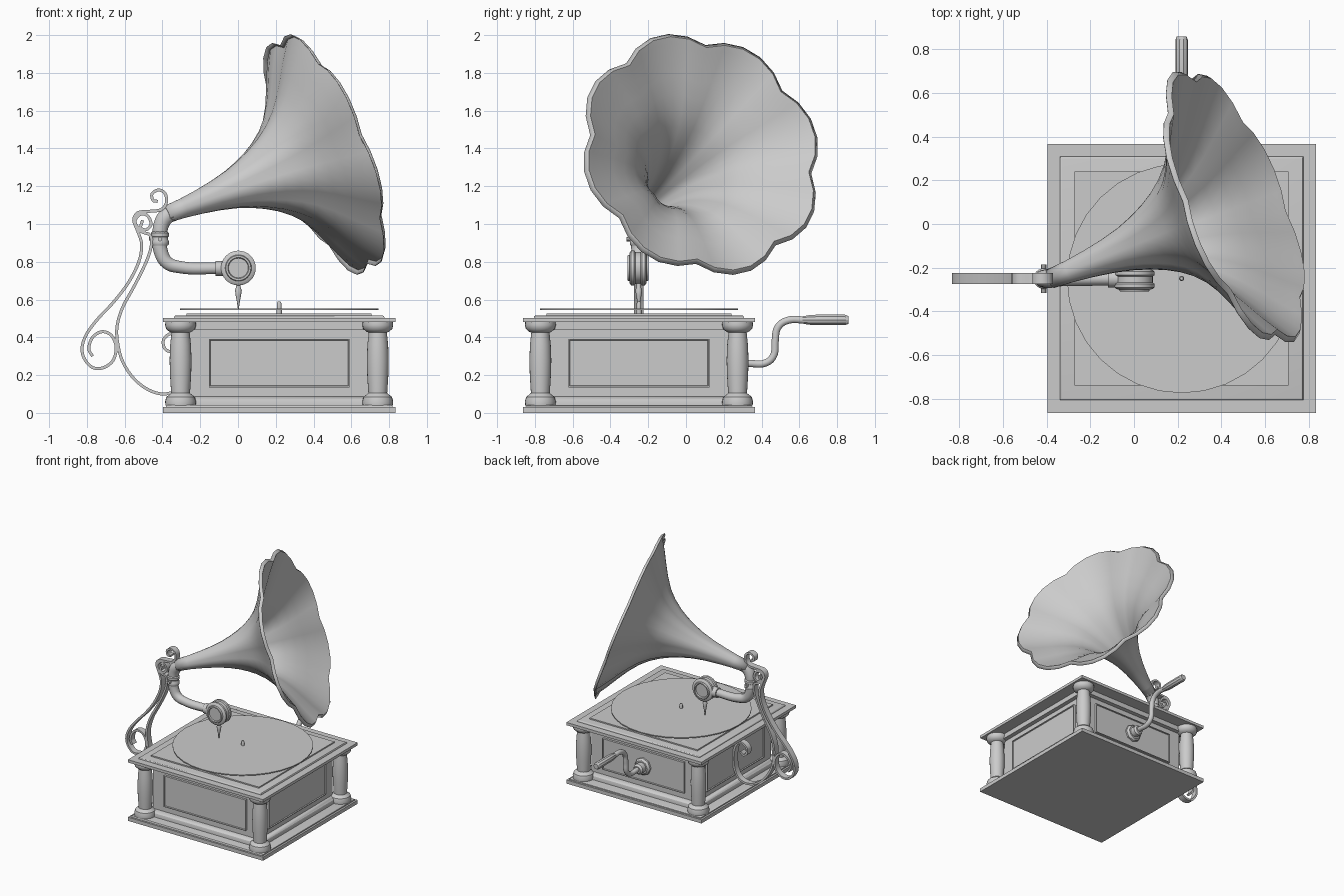
import bpy, bmesh, math
from mathutils import Vector, Matrix

cube = bpy.data.objects.get("Cube")
if cube:
    bpy.data.objects.remove(cube)

grey = bpy.data.materials.new("plain grey")
grey.use_nodes = True
TONE = (0.6, 0.6, 0.6, 1)
grey.diffuse_color = TONE
grey.node_tree.nodes["Principled BSDF"].inputs["Base Color"].default_value = TONE

CX, CY = 0.218, -0.249      # cabinet centre
ARM_Y = -0.25               # plane of the tone arm and bracket


def finish(name, bm, smooth=None):
    bmesh.ops.recalc_face_normals(bm, faces=bm.faces)
    mesh = bpy.data.meshes.new(name)
    bm.to_mesh(mesh)
    bm.free()
    ob = bpy.data.objects.new(name, mesh)
    bpy.context.collection.objects.link(ob)
    mesh.materials.append(grey)
    if smooth:
        select(ob)
        bpy.ops.object.shade_smooth_by_angle(angle=math.radians(smooth))
    return ob


def select(ob):
    bpy.ops.object.select_all(action='DESELECT')
    ob.select_set(True)
    bpy.context.view_layer.objects.active = ob


def tier(name, half, z0, z1, bevel=0.0):
    """Square slab centred on the cabinet."""
    bm = bmesh.new()
    size = Matrix.Diagonal((2 * half, 2 * half, z1 - z0, 1))
    bmesh.ops.create_cube(bm, size=1, matrix=Matrix.Translation((CX, CY, (z0 + z1) / 2)) @ size)
    if bevel:
        edges = [e for e in bm.edges if all(v.co.z > (z0 + z1) / 2 for v in e.verts)]
        bmesh.ops.bevel(bm, geom=edges, offset=bevel, segments=3, profile=0.5, affect='EDGES')
    return finish(name, bm, 30)


def lathe(name, profile, origin, axis=(0, 0, 1), segs=24, smooth=35):
    """Turned part: profile is (radius, distance along axis)."""
    bm = bmesh.new()
    turn = Vector((0, 0, 1)).rotation_difference(Vector(axis)).to_matrix()
    rings = []
    for r, h in profile:
        rings.append([bm.verts.new(Vector(origin) + turn @ Vector(
            (r * math.cos(2 * math.pi * i / segs), r * math.sin(2 * math.pi * i / segs), h)))
            for i in range(segs)])
    skin(bm, rings)
    bm.faces.new(rings[0])
    bm.faces.new(rings[-1])
    return finish(name, bm, smooth)


def skin(bm, rings):
    for a, b in zip(rings, rings[1:]):
        for i in range(len(a)):
            j = (i + 1) % len(a)
            bm.faces.new((a[i], a[j], b[j], b[i]))


def tube(name, points, radius, taper=1.0, res=6):
    cu = bpy.data.curves.new(name, 'CURVE')
    cu.dimensions = '3D'
    cu.bevel_depth, cu.bevel_resolution, cu.use_fill_caps = radius, 3, True
    cu.resolution_u = res
    sp = cu.splines.new('BEZIER')
    sp.bezier_points.add(len(points) - 1)
    for i, (bp, p) in enumerate(zip(sp.bezier_points, points)):
        bp.co = p
        bp.handle_left_type = bp.handle_right_type = 'AUTO'
        bp.radius = 1 + (taper - 1) * i / (len(points) - 1)
    ob = bpy.data.objects.new(name, cu)
    bpy.context.collection.objects.link(ob)
    cu.materials.append(grey)
    select(ob)
    bpy.ops.object.convert(target='MESH')
    return ob


def ribbon(name, pts, width=0.05, thick=0.016, steps=4):
    """Flat strap following a smooth path in the x-z plane."""
    pts = [Vector(p) for p in pts]
    ext = [2 * pts[0] - pts[1]] + pts + [2 * pts[-1] - pts[-2]]
    path = []
    for a, b, c, d in zip(ext, ext[1:], ext[2:], ext[3:]):
        for k in range(steps):
            t = k / steps
            path.append(0.5 * (2 * b + (c - a) * t + (2 * a - 5 * b + 4 * c - d) * t * t
                               + (3 * b - a - 3 * c + d) * t ** 3))
    path.append(pts[-1])
    bm = bmesh.new()
    rings = []
    for i, p in enumerate(path):
        d = (path[min(i + 1, len(path) - 1)] - path[max(i - 1, 0)]).normalized() * thick / 2
        rings.append([bm.verts.new((p.x - s * d.y, ARM_Y + w * width / 2, p.y + s * d.x))
                      for s, w in ((1, 1), (1, -1), (-1, -1), (-1, 1))])
    skin(bm, rings)
    bm.faces.new(rings[0])
    bm.faces.new(rings[-1])
    return finish(name, bm, 40)


# Cabinet
tier("base_plinth", 0.615, 0, 0.03)
tier("base_step", 0.6, 0.03, 0.042, 0.01)
tier("bottom_rail", 0.52, 0.04, 0.088, 0.035)
tier("cabinet_body", 0.48, 0.05, 0.485)
tier("top_rail", 0.515, 0.44, 0.485)
tier("lid", 0.615, 0.48, 0.503)
tier("lid_moulding", 0.557, 0.5, 0.515, 0.009)
tier("lid_top", 0.49, 0.51, 0.525)

# Framed side panels
for k, side in enumerate(("front", "left", "back", "right")):
    bm = bmesh.new()
    bmesh.ops.create_cube(bm, size=1, matrix=Matrix.Translation((0, -0.483, 0.263))
                          @ Matrix.Diagonal((0.745, 0.03, 0.255, 1)))
    face = min(bm.faces, key=lambda f: f.calc_center_median().y)
    bmesh.ops.inset_region(bm, faces=[face], thickness=0.008)
    bmesh.ops.inset_region(bm, faces=[face], thickness=0.004, depth=-0.008)
    bm.transform(Matrix.Translation((CX, CY, 0)) @ Matrix.Rotation(k * math.pi / 2, 4, 'Z'))
    finish(side + "_panel", bm)

# Corner columns
column = [(0.08, 0.04), (0.082, 0.06), (0.075, 0.085), (0.055, 0.1), (0.05, 0.105), (0.056, 0.2),
          (0.058, 0.28), (0.055, 0.36), (0.048, 0.425), (0.06, 0.43), (0.077, 0.445),
          (0.082, 0.465), (0.08, 0.482)]
for sx in (-1, 1):
    for sy in (-1, 1):
        lathe("column_%s_%s" % ("left" if sx > 0 else "right", "back" if sy > 0 else "front"),
              column, (CX + sx * 0.522, CY + sy * 0.522, 0))

# Turntable
lathe("platter_hub", [(0.015, 0.52), (0.015, 0.545)], (CX, CY, 0), segs=12)
lathe("record", [(0.525, 0.544), (0.525, 0.552)], (CX, CY, 0), segs=32)
lathe("spindle", [(0.012, 0.55), (0.012, 0.58), (0.007, 0.59)], (CX, CY, 0), segs=12)

# Crank
lathe("crank_plate", [(0.07, 0), (0.07, 0.03), (0.055, 0.045)], (CX, 0.225, 0.26), (0, 1, 0), 8)
lathe("crank_collar", [(0.042, 0), (0.042, 0.045), (0.03, 0.06)], (CX, 0.265, 0.26), (0, 1, 0), 12)
tube("crank_rod", [(CX, y, z) for y, z in ((0.23, 0.262), (0.33, 0.262), (0.42, 0.264),
     (0.462, 0.3), (0.472, 0.38), (0.485, 0.45), (0.53, 0.487), (0.65, 0.49))], 0.02)
lathe("crank_handle", [(0.02, 0), (0.026, 0.03), (0.029, 0.07), (0.029, 0.225), (0.022, 0.242)],
      (CX, 0.617, 0.492), (0, 1, 0), 10, 30)

# Tone arm and sound box
tube("tone_arm", [(x, ARM_Y, z) for x, z in ((-0.415, 0.92), (-0.41, 0.86), (-0.375, 0.795),
     (-0.31, 0.772), (-0.1, 0.765))], 0.042, 0.75)
lathe("arm_collar", [(0.042, 0), (0.047, 0.008), (0.047, 0.025), (0.043, 0.032), (0.043, 0.045),
                     (0.047, 0.05), (0.047, 0.068), (0.04, 0.075)], (-0.413, ARM_Y, 0.885))
lathe("collar_screw", [(0.012, -0.065), (0.012, 0.065)], (-0.413, ARM_Y, 0.92), (0, 1, 0), 8)
tube("horn_elbow", [(x, y, z) for x, y, z in ((-0.414, ARM_Y, 0.93), (-0.408, ARM_Y, 0.99),
     (-0.38, -0.247, 1.04), (-0.33, -0.232, 1.068))], 0.04, 1.2)
lathe("sound_box_socket", [(0.04, 0), (0.04, 0.05)], (-0.12, ARM_Y, 0.765), (1, 0, 0), 16)
half_box = [(0.052, 0.046), (0.056, 0.056), (0.066, 0.056), (0.07, 0.046), (0.082, 0.044),
            (0.092, 0.036), (0.092, 0.02), (0.084, 0.014)]
lathe("sound_box", [(r, -h) for r, h in half_box] + half_box[::-1],
      (0.002, -0.254, 0.767), (0, 1, 0), 32)
lathe("needle", [(0.003, 0.553), (0.008, 0.59), (0.014, 0.62), (0.018, 0.65), (0.012, 0.665),
                 (0.012, 0.69)], (0.002, ARM_Y, 0), segs=12)

# Petalled horn
PETALS, SEGS = 8, 5
throat = Vector((-0.38, -0.25, 1.05))
axis = Vector((0.84, 0.33, 0.32)).normalized()
side = (Vector((0, 1, 0)) - axis * axis.y).normalized()
up = axis.cross(side)
profile = [(0, 0.043), (0.1, 0.05), (0.2, 0.063), (0.3, 0.08), (0.4, 0.104), (0.48, 0.132),
           (0.55, 0.163), (0.62, 0.202), (0.69, 0.253), (0.75, 0.312), (0.81, 0.395),
           (0.86, 0.48), (0.91, 0.57), (0.95, 0.635), (0.968, 0.664), (0.95, 0.684)]
bm = bmesh.new()
rings = []
for t, r in profile:
    depth = 0.09 * t / 0.95
    ring = []
    for i in range(PETALS * SEGS):
        lobe = abs(math.sin(math.pi * i / SEGS)) ** 0.9
        ang = 2 * math.pi * i / (PETALS * SEGS) - math.radians(2.5)
        rr = r * (1 - depth * (1 - lobe))
        ring.append(bm.verts.new(throat + axis * t
                                 + rr * (math.cos(ang) * side + math.sin(ang) * up)))
    rings.append(ring)
skin(bm, rings)
horn = finish("horn", bm, 40)
wall = horn.modifiers.new("wall", 'SOLIDIFY')
wall.thickness = 0.005
wall.offset = 0

# Scrolled bracket
ribbon("bracket_outer_strap", [
    (-0.77, 0.3), (-0.79, 0.34), (-0.77, 0.4), (-0.72, 0.43), (-0.67, 0.41), (-0.645, 0.35),
    (-0.66, 0.28), (-0.71, 0.24), (-0.77, 0.24), (-0.815, 0.29), (-0.825, 0.35), (-0.8, 0.42),
    (-0.74, 0.5), (-0.66, 0.585), (-0.58, 0.69), (-0.525, 0.8), (-0.51, 0.89), (-0.53, 0.96),
    (-0.552, 1.02), (-0.53, 1.06), (-0.47, 1.067), (-0.41, 1.075), (-0.38, 1.11), (-0.385, 1.16),
    (-0.42, 1.18), (-0.455, 1.16), (-0.45, 1.125), (-0.425, 1.12)])
ribbon("bracket_inner_strap", [
    (-0.505, 1.02), (-0.515, 0.98), (-0.485, 0.97), (-0.46, 1.0), (-0.48, 1.045), (-0.52, 1.05),
    (-0.545, 1.01), (-0.51, 0.96), (-0.465, 0.94), (-0.46, 0.88), (-0.49, 0.79), (-0.55, 0.67),
    (-0.61, 0.56), (-0.64, 0.46), (-0.637, 0.37), (-0.61, 0.27), (-0.55, 0.18), (-0.47, 0.12),
    (-0.39, 0.1), (-0.32, 0.125), (-0.28, 0.2), (-0.275, 0.32), (-0.3, 0.4), (-0.35, 0.422),
    (-0.393, 0.39), (-0.39, 0.345), (-0.36, 0.325), (-0.335, 0.35)])
lathe("bracket_clip", [(0.012, 0), (0.012, 0.06)], (-0.47, ARM_Y, 0.925), (1, 0, 0), 8)
